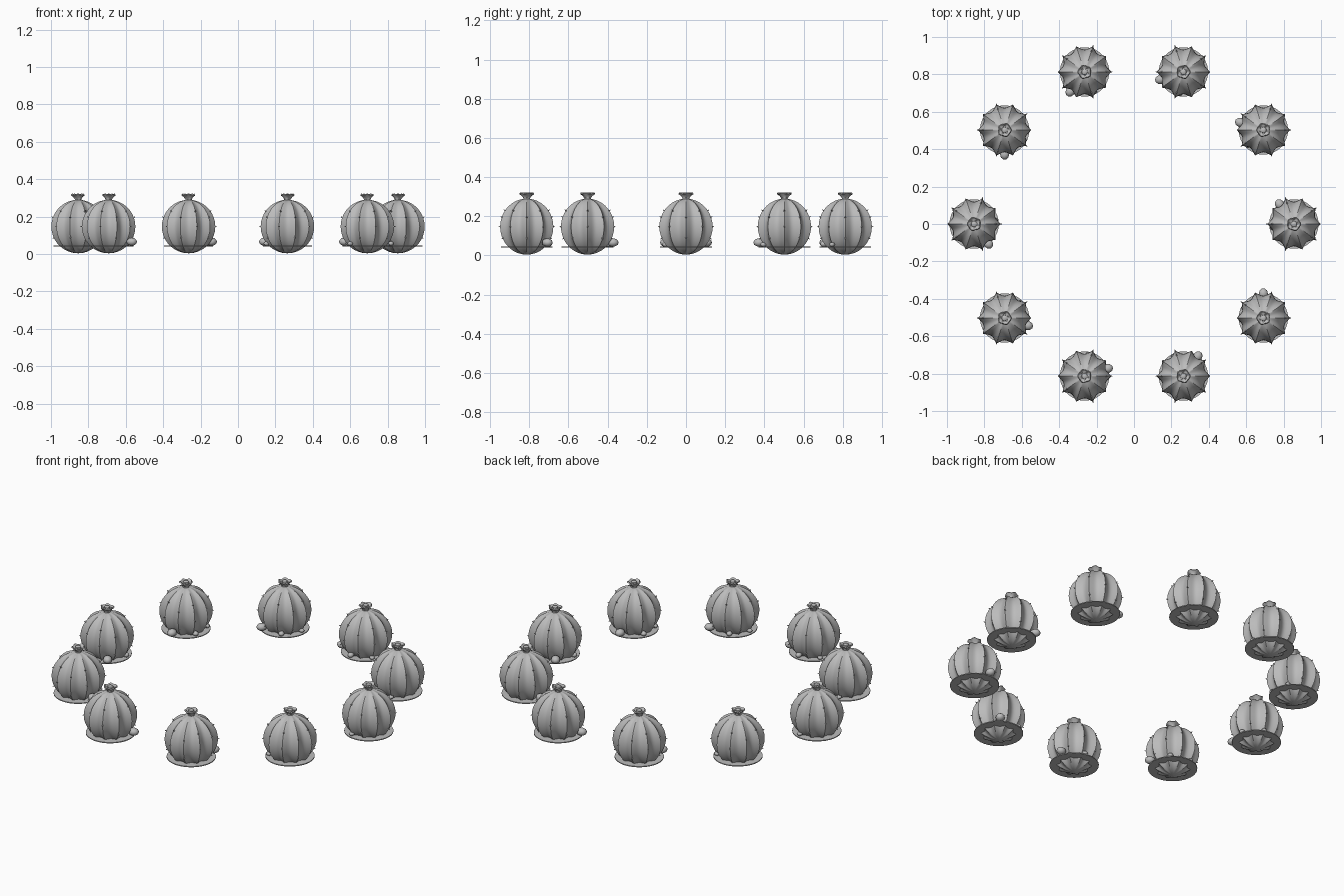
import bpy, bmesh, math
from math import sin, cos, pi, radians
from mathutils import Matrix, Vector

cube = bpy.data.objects.get("Cube")
if cube:
    bpy.data.objects.remove(cube, do_unlink=True)

grey = bpy.data.materials.new("mid grey")
grey.use_nodes = True
COLOUR = (0.5, 0.5, 0.5, 1)
grey.diffuse_color = COLOUR
grey.node_tree.nodes["Principled BSDF"].inputs["Base Color"].default_value = COLOUR

COUNT, RING = 10, 0.855
RIBS, RADIUS, MID = 10, 0.143, 0.147


def make_mesh(name, bm, angle=40):
    """Turn a bmesh into a smooth shaded mesh with sharp creases."""
    bmesh.ops.recalc_face_normals(bm, faces=bm.faces)
    for f in bm.faces:
        f.smooth = True
    for e in bm.edges:
        if len(e.link_faces) == 2 and e.calc_face_angle(0) > radians(angle):
            e.smooth = False
    mesh = bpy.data.meshes.new(name)
    bm.to_mesh(mesh)
    bm.free()
    mesh.materials.append(grey)
    return mesh


def lathe(profile, segments, shape):
    """Spin (radius, z) points; shape(angle, r, z) may bend each point."""
    bm = bmesh.new()
    rings = []
    for r, z in profile:
        pts = []
        for i in range(segments):
            a = 2 * pi * i / segments
            rr, zz = shape(a, r, z)
            pts.append(bm.verts.new((rr * cos(a), rr * sin(a), zz)))
        rings.append(pts)
    for low, high in zip(rings, rings[1:]):
        for i in range(segments):
            j = (i + 1) % segments
            bm.faces.new((low[i], low[j], high[j], high[i]))
    bm.faces.new(rings[0])
    bm.faces.new(rings[-1])
    return bm


def rib(a):
    return 1 - 0.17 * abs(sin(RIBS * a / 2))


# Ribbed round body
steps = 18
arc = [-pi / 2 + pi * (k + 0.15) / (steps + 0.3) for k in range(steps + 1)]
body = make_mesh("body", lathe(
    [(RADIUS * cos(t), MID + RADIUS * sin(t)) for t in arc],
    RIBS * 8, lambda a, r, z: (r * rib(a), z)), 30)

# Flared flower with wavy rim and a bud in the middle
flower = make_mesh("flower", lathe(
    [(0.020, 0.275), (0.017, 0.292), (0.024, 0.304), (0.036, 0.315), (0.032, 0.320),
     (0.021, 0.310), (0.016, 0.310), (0.015, 0.318), (0.008, 0.322)],
    30, lambda a, r, z: (r * (1 + 0.08 * cos(5 * a) * (r > 0.02)),
                         z + 0.003 * sin(5 * a) * (r > 0.03))))

# Thin ground disc
bm = bmesh.new()
bmesh.ops.create_cone(bm, cap_ends=True, segments=32, radius1=0.132, radius2=0.132,
                      depth=0.005, matrix=Matrix.Translation((0, 0, 0.043)))
disc = make_mesh("disc", bm)

# Pebbles: angle, distance, size
bm = bmesh.new()
for angle, dist, size in ((126, 0.130, 0.029), (188, 0.112, 0.019), (251, 0.112, 0.016)):
    m = (Matrix.Rotation(radians(angle), 4, "Z")
         @ Matrix.Translation((dist, 0, 0.044 + size * 0.75))
         @ Matrix.Diagonal((1, 0.85, 0.75, 1)))
    bmesh.ops.create_icosphere(bm, subdivisions=2, radius=size, matrix=m)
pebbles = make_mesh("pebbles", bm)

# Small spines along the ridges
bm = bmesh.new()
for k in range(RIBS):
    for lift in ((0, 35) if k % 2 else (-25, 20)):
        t, a = radians(lift), 2 * pi * k / RIBS
        out = Vector((cos(t) * cos(a), cos(t) * sin(a), sin(t)))
        m = (Matrix.Translation(out * RADIUS + Vector((0, 0, MID)))
             @ out.to_track_quat("Z", "Y").to_matrix().to_4x4())
        bmesh.ops.create_cone(bm, cap_ends=True, segments=6, radius1=0.006,
                              radius2=0.001, depth=0.015, matrix=m)
spines = make_mesh("spines", bm)

# Ring of plants, each turned with its place in the circle
for i in range(COUNT):
    a = 2 * pi * i / COUNT
    for mesh in (body, flower, disc, pebbles, spines):
        obj = bpy.data.objects.new(f"cactus_{mesh.name}_{i + 1}", mesh)
        obj.location = (RING * cos(a), RING * sin(a), 0)
        obj.rotation_euler.z = a
        bpy.context.collection.objects.link(obj)
